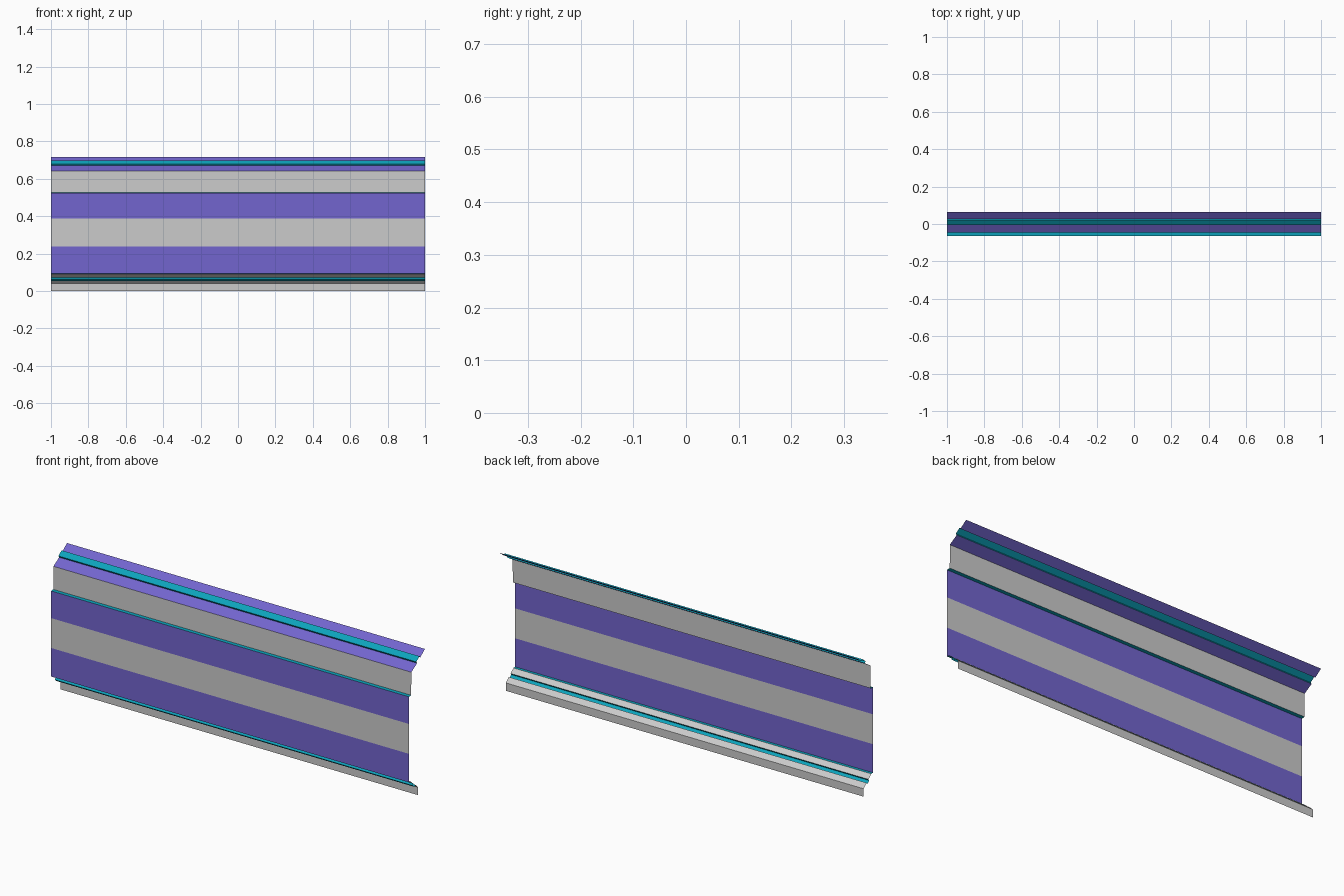
import bpy

if "Cube" in bpy.data.objects:
    bpy.data.objects.remove(bpy.data.objects["Cube"])


def material(name, rgb):
    m = bpy.data.materials.new(name)
    m.diffuse_color = (*rgb, 1)
    m.use_nodes = True
    m.node_tree.nodes["Principled BSDF"].inputs["Base Color"].default_value = m.diffuse_color
    return m


violet = material("violet_paint", (0.17, 0.13, 0.62))
teal = material("teal_trim", (0.004, 0.37, 0.5))


def strip(name, profile, mat=None):
    """Sweep an open (y, z) profile along x, facing the front."""
    verts = [(x, y, z) for y, z in profile for x in (-1, 1)]
    faces = [(2*i, 2*i + 1, 2*i + 3, 2*i + 2) for i in range(len(profile) - 1)]
    mesh = bpy.data.meshes.new(name)
    mesh.from_pydata(verts, [], faces)
    if mat:
        mesh.materials.append(mat)
    obj = bpy.data.objects.new(name, mesh)
    bpy.context.collection.objects.link(obj)
    return obj


front = -0.064

# Bottom skirt and the sloped sill with its recessed trim
strip("skirt", [(0.01, 0), (0.01, 0.04)])
strip("sill_lower", [(0.01, 0.04), (-0.013, 0.061)])
strip("sill_trim", [(-0.013, 0.061), (-0.021, 0.054), (-0.034, 0.065), (-0.028, 0.073)], teal)
strip("sill_upper", [(-0.028, 0.073), (-0.051, 0.092)])
strip("lower_ledge", [(-0.051, 0.092), (front, 0.093)], teal)

# Main wall in three bands
strip("wall_band_lower", [(front, 0.093), (front, 0.237)], violet)
strip("wall_band_middle", [(front, 0.237), (front, 0.388)])
strip("wall_band_upper", [(front, 0.388), (front, 0.525)], violet)

# Upper ledge and set-back wall
strip("upper_ledge", [(front, 0.525), (-0.046, 0.526)], teal)
strip("upper_wall", [(-0.046, 0.526), (-0.045, 0.642)])

# Sloped roof with a raised trim rib
strip("roof_lower", [(-0.045, 0.642), (0.001, 0.67)], violet)
strip("roof_trim", [(0.001, 0.67), (-0.005, 0.679), (0.02, 0.698), (0.026, 0.69)], teal)
strip("roof_upper", [(0.026, 0.69), (0.064, 0.718)], violet)
